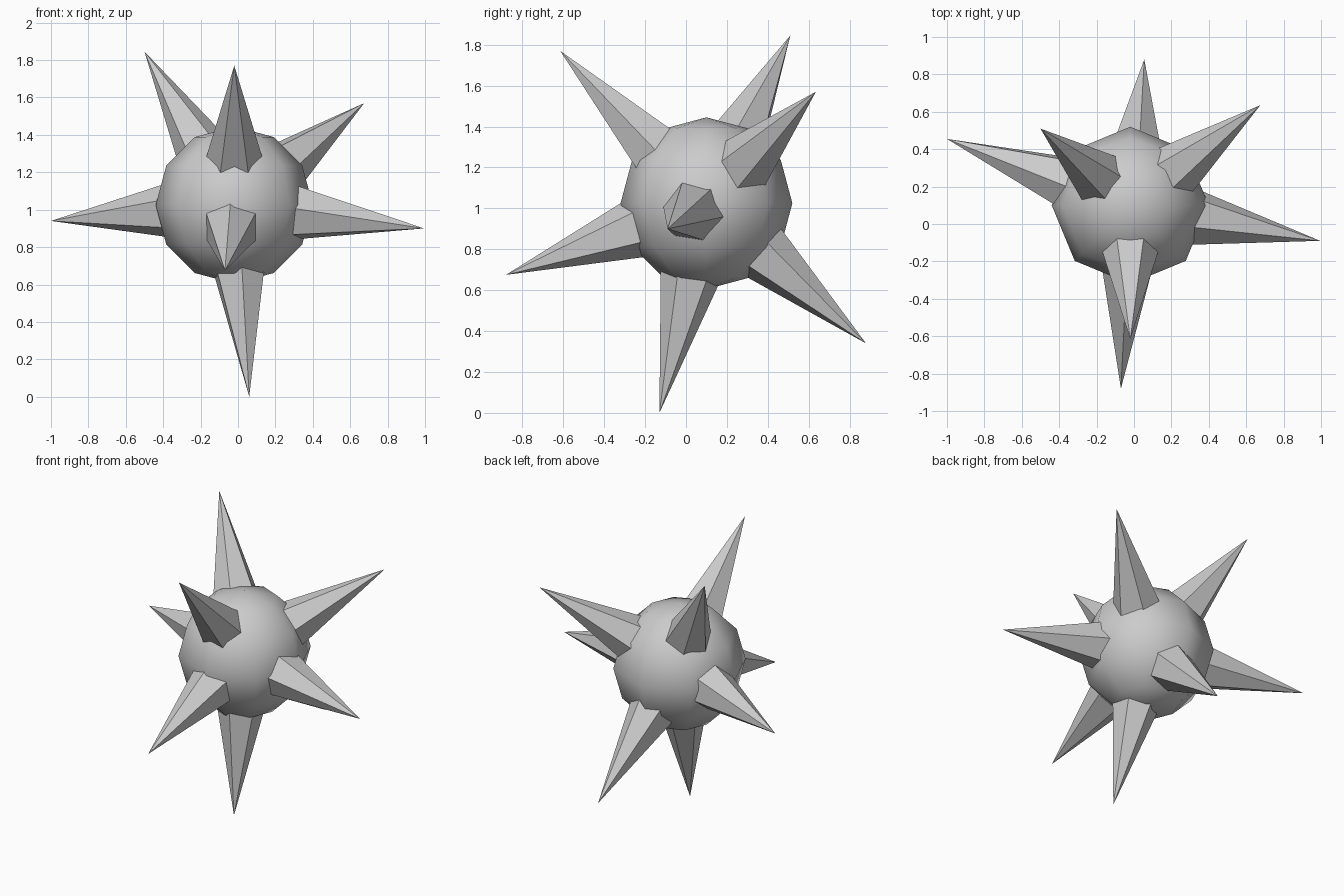
import bpy
from mathutils import Vector, Matrix

if "Cube" in bpy.data.objects:
    bpy.data.objects.remove(bpy.data.objects["Cube"])

CENTRE = Vector((-0.02, 0.10, 1.025))
BASE_DIST, BASE_RADIUS = 0.30, 0.162

# round core
bpy.ops.mesh.primitive_uv_sphere_add(segments=8, ring_count=6, radius=0.42, location=CENTRE)
core = bpy.context.object
core.name = "core"
bpy.ops.object.shade_smooth()


def spike(name, tip, ridge):
    """Six-sided spike from inside the core to tip; ridge is the direction of one edge."""
    axis = Vector(tip) - CENTRE
    d = axis.normalized()
    x = Vector(ridge)
    x = (x - d * x.dot(d)).normalized()
    y = d.cross(x)
    length = axis.length - BASE_DIST
    bpy.ops.mesh.primitive_cone_add(vertices=6, radius1=BASE_RADIUS, radius2=0, depth=length)
    ob = bpy.context.object
    ob.name = name
    rot = Matrix((x, y, d)).transposed().to_4x4()
    ob.matrix_world = Matrix.Translation(CENTRE + d * (BASE_DIST + length / 2)) @ rot


# spikes: tip position, direction of one ridge
spikes = {
    "bottom_spike": ((0.06, -0.13, 0.0), (0.1, -1, 0)),
    "right_spike": ((0.995, -0.09, 0.90), (0, 0.99, -0.14)),
    "left_spike": ((-1.0, 0.455, 0.94), (-0.05, -0.13, 0.99)),
    "upper_left_back_spike": ((-0.50, 0.51, 1.845), (0.038, -0.108, 0.077)),
    "upper_right_back_spike": ((0.675, 0.635, 1.57), (0.085, -0.12, 0.009)),
    "upper_front_spike": ((-0.02, -0.615, 1.77), (1, 0, 0)),
    "lower_front_spike": ((-0.07, -0.88, 0.675), (0, 0, 1)),
    "lower_back_spike": ((0.055, 0.88, 0.34), (0.17, 0.65, 0.74)),
}
# cone corners start on local +Y, so two ridges lie 30 degrees off local X: turn them onto X
for name, (tip, ridge) in spikes.items():
    spike(name, tip, ridge)
    mesh = bpy.context.object.data
    mesh.transform(Matrix.Rotation(-1.5707963, 4, 'Z'))
